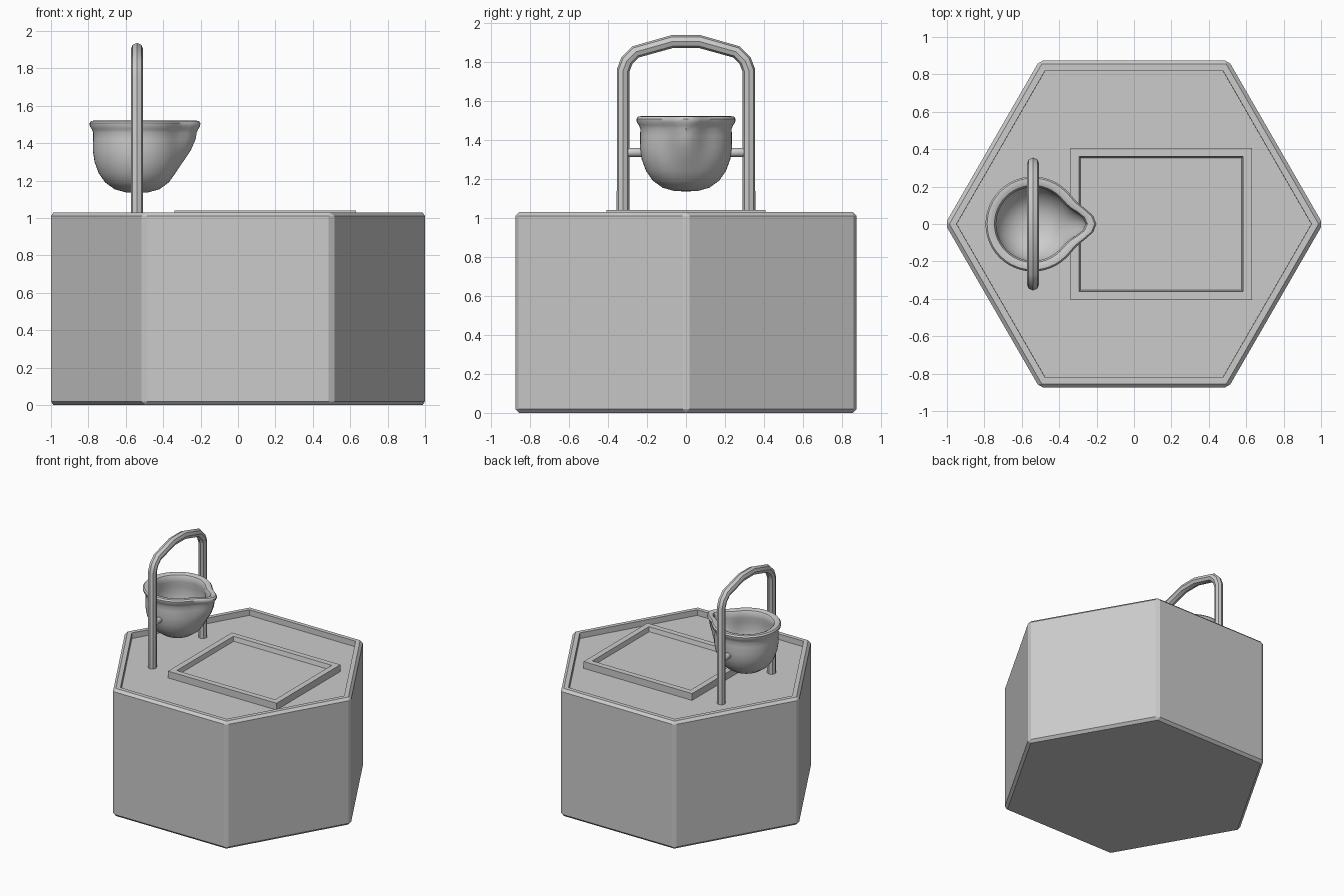
import bpy, bmesh
from math import sin, cos, pi, exp, atan2
from mathutils import Matrix

if "Cube" in bpy.data.objects:
    bpy.data.objects.remove(bpy.data.objects["Cube"])

CX = -0.54            # x position of the arch and crucible
FLOOR = 0.985         # recessed top of the base


def finish(bm, name, smooth=False):
    bmesh.ops.recalc_face_normals(bm, faces=bm.faces)
    me = bpy.data.meshes.new(name)
    bm.to_mesh(me)
    bm.free()
    ob = bpy.data.objects.new(name, me)
    bpy.context.collection.objects.link(ob)
    if smooth:
        for o in bpy.context.selected_objects:
            o.select_set(False)
        ob.select_set(True)
        bpy.context.view_layer.objects.active = ob
        bpy.ops.object.shade_smooth_by_angle(angle=0.7)
    return ob


def top_face(bm):
    bm.normal_update()
    ups = [f for f in bm.faces if f.normal.z > 0.9]
    return max(ups, key=lambda f: f.calc_area())


def recess(bm, rim, slope, z):
    # inset the top face to leave a rim, then sink the middle
    f = top_face(bm)
    bmesh.ops.inset_region(bm, faces=[f], thickness=rim)
    bmesh.ops.inset_region(bm, faces=[f], thickness=slope)
    for v in f.verts:
        v.co.z = z


# Hexagonal base with chamfered edges and recessed top
bm = bmesh.new()
bmesh.ops.create_cone(bm, cap_ends=True, segments=6, radius1=1.01, radius2=1.01,
                      depth=1.03, matrix=Matrix.Translation((0, 0, 0.515)) @ Matrix.Rotation(pi / 2, 4, 'Z'))
bmesh.ops.bevel(bm, geom=bm.edges[:], offset=0.02, segments=1, affect='EDGES')
recess(bm, 0.038, 0.001, FLOOR)
finish(bm, "hex_base")

# Rectangular casting tray
bm = bmesh.new()
bmesh.ops.create_cube(bm, size=1, matrix=Matrix.Translation((0.145, 0, 1.01)) @
                      Matrix.Diagonal((0.97, 0.815, 0.06, 1)))
recess(bm, 0.065, 0.012, 1.005)
finish(bm, "tray_frame")

# Arched support: round tube swept along a faceted path
half = [(0.322, 0.97), (0.322, 1.755), (0.303, 1.805), (0.258, 1.85), (0.07, 1.903)]
path = half + [(-y, z) for y, z in reversed(half)]
cu = bpy.data.curves.new("arch_path", 'CURVE')
cu.dimensions = '3D'
cu.bevel_depth = 0.033
cu.bevel_resolution = 2
cu.use_fill_caps = True
sp = cu.splines.new('POLY')
sp.points.add(len(path) - 1)
for p, (y, z) in zip(sp.points, path):
    p.co = (CX, y, z, 1)
tmp = bpy.data.objects.new("arch_path", cu)
bpy.context.collection.objects.link(tmp)
bpy.context.view_layer.update()
me = tmp.to_mesh()
bm = bmesh.new()
bm.from_mesh(me)
tmp.to_mesh_clear()
bpy.data.objects.remove(tmp)
finish(bm, "support_arch", True)

# Crucible: lathed double-walled bowl, pulled out into a pouring spout
profile = [(0, 1.135), (0.06, 1.137), (0.12, 1.154), (0.17, 1.19), (0.205, 1.24),
           (0.227, 1.30), (0.236, 1.36), (0.235, 1.42), (0.234, 1.455), (0.242, 1.475),
           (0.252, 1.49), (0.254, 1.507), (0.245, 1.519), (0.225, 1.521), (0.206, 1.513),
           (0.197, 1.495), (0.197, 1.46), (0.204, 1.42), (0.206, 1.36), (0.197, 1.30),
           (0.175, 1.25), (0.14, 1.21), (0.095, 1.18), (0.045, 1.168), (0, 1.165)]
N = 48
bm = bmesh.new()
rings = []
for r, z in profile:
    if r == 0:
        rings.append([bm.verts.new((CX, 0, z))] * N)
        continue
    t = min(max((z - 1.23) / 0.23, 0), 1)
    w = t * t * (3 - 2 * t)
    ring = []
    for i in range(N):
        a = 2 * pi * i / N
        d = atan2(sin(a), cos(a))
        rr = r + 0.085 * w * exp(-(d / 0.31) ** 2)
        ring.append(bm.verts.new((CX + rr * cos(a), rr * sin(a), z)))
    rings.append(ring)
for a, b in zip(rings, rings[1:]):
    for i in range(N):
        j = (i + 1) % N
        quad = list(dict.fromkeys((a[i], a[j], b[j], b[i])))
        bm.faces.new(quad)
finish(bm, "crucible", True)

# Pivot pins on both sides of the crucible
for side, label in ((-1, "front"), (1, "back")):
    bm = bmesh.new()
    bmesh.ops.create_cone(bm, cap_ends=True, segments=16, radius1=0.023, radius2=0.023, depth=0.08,
                          matrix=Matrix.Translation((CX, side * 0.258, 1.335)) @ Matrix.Rotation(pi / 2, 4, 'X'))
    caps = [e for e in bm.edges if abs(e.verts[0].co.y - e.verts[1].co.y) < 1e-4]
    bmesh.ops.bevel(bm, geom=caps, offset=0.005, segments=2, affect='EDGES', profile=0.5)
    finish(bm, label + "_pivot_pin", True)
